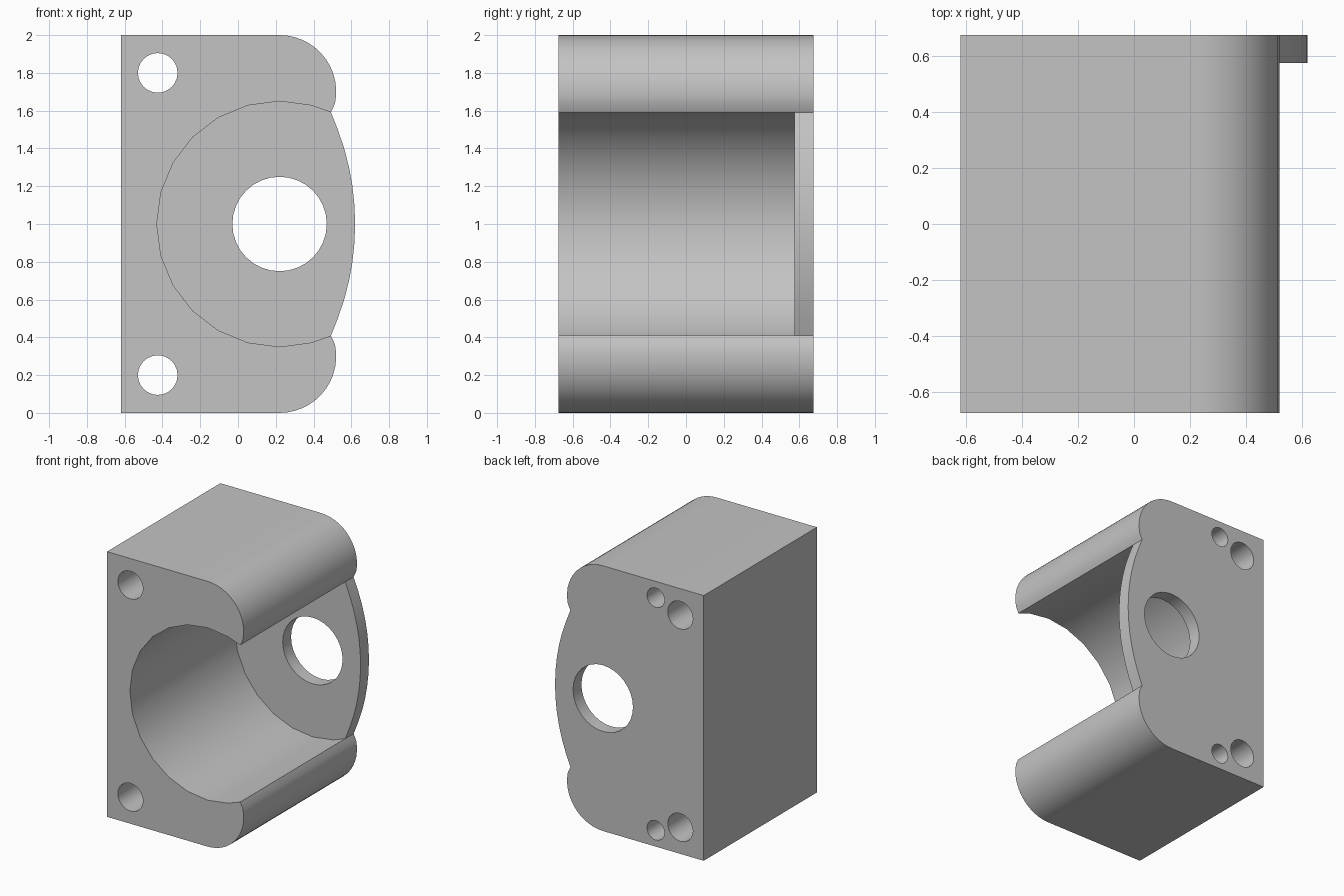
import bpy, bmesh, math

if "Cube" in bpy.data.objects:
    bpy.data.objects.remove(bpy.data.objects["Cube"])

BACK = 0.675      # half depth
FLOOR = 0.575     # where the bore stops and the back plate begins
AXIS = (0.22, 1.0)

grey = bpy.data.materials.new("plain grey")
grey.use_nodes = True
colour = (0.55, 0.55, 0.55, 1)
grey.diffuse_color = colour
grey.node_tree.nodes["Principled BSDF"].inputs["Base Color"].default_value = colour


def arc(centre, radius, start, end, steps):
    """Points in (x, z) along an arc, angles in degrees."""
    angles = [math.radians(start + (end - start) * i / steps) for i in range(steps + 1)]
    return [(centre[0] + radius * math.cos(a), centre[1] + radius * math.sin(a)) for a in angles]


def extrude(name, outline, y0, y1):
    """Solid made by extruding an (x, z) outline along y."""
    bm = bmesh.new()
    face = bm.faces.new([bm.verts.new((x, y0, z)) for x, z in outline])
    new = bmesh.ops.extrude_face_region(bm, geom=[face])["geom"]
    bmesh.ops.translate(bm, vec=(0, y1 - y0, 0),
                        verts=[v for v in new if isinstance(v, bmesh.types.BMVert)])
    bmesh.ops.recalc_face_normals(bm, faces=bm.faces)
    mesh = bpy.data.meshes.new(name)
    bm.to_mesh(mesh)
    bm.free()
    obj = bpy.data.objects.new(name, mesh)
    bpy.context.collection.objects.link(obj)
    mesh.materials.append(grey)
    return obj


def cut(target, name, outline, y0, y1):
    """Subtract an extruded outline from the target."""
    cutter = extrude(name, outline, y0, y1)
    mod = target.modifiers.new(name, "BOOLEAN")
    mod.operation, mod.solver, mod.object = "DIFFERENCE", "EXACT", cutter
    bpy.context.view_layer.objects.active = target
    bpy.ops.object.modifier_apply(modifier=name)
    bpy.data.objects.remove(cutter)


def circle(centre, radius, sides=24):
    return arc(centre, radius, 0, 360, sides)[:-1]


def flip(points):
    """Mirror about mid height, keeping the outline running the same way."""
    return [(x, 2 - z) for x, z in reversed(points)]


# Outer outline: square back side, rounded lobes, bowed plate edge between them
tip = (0.492, 1.591)
lobe = arc((0.22, 1.7), 0.3, -20, 90, 14)[1:]
bow_radius = 1.41
bow_angle = math.degrees(math.asin(0.591 / bow_radius))
bow = arc((0.62 - bow_radius, 1.0), bow_radius, -bow_angle, bow_angle, 12)[1:-1]
upper = [tip] + lobe + [(-0.62, 2.0)]
housing = extrude("motor_housing", flip(upper) + bow + upper, -BACK, BACK)

# Large open bore, stopping at the back plate
bore = [tip] + arc(AXIS, 0.65, 75, 285, 14) + [(tip[0], 2 - tip[1])]
cut(housing, "bore", bore + [(0.9, 2 - tip[1]), (0.9, tip[1])], -1, FLOOR)

# Shaft hole through the back plate
cut(housing, "shaft_hole", circle(AXIS, 0.25, 32), 0.3, 1)

# Through bolt holes and blind pin holes, top and bottom
for side in (-1, 1):
    cut(housing, "bolt_hole", circle((-0.425, 1 + side * 0.8), 0.105), -1, 1)
    cut(housing, "pin_hole", circle((-0.22, 1 + side * 0.877), 0.073), 0.2, 1)

bpy.ops.object.select_all(action="DESELECT")
housing.select_set(True)
bpy.context.view_layer.objects.active = housing
bpy.ops.object.shade_smooth_by_angle(angle=math.radians(30))
